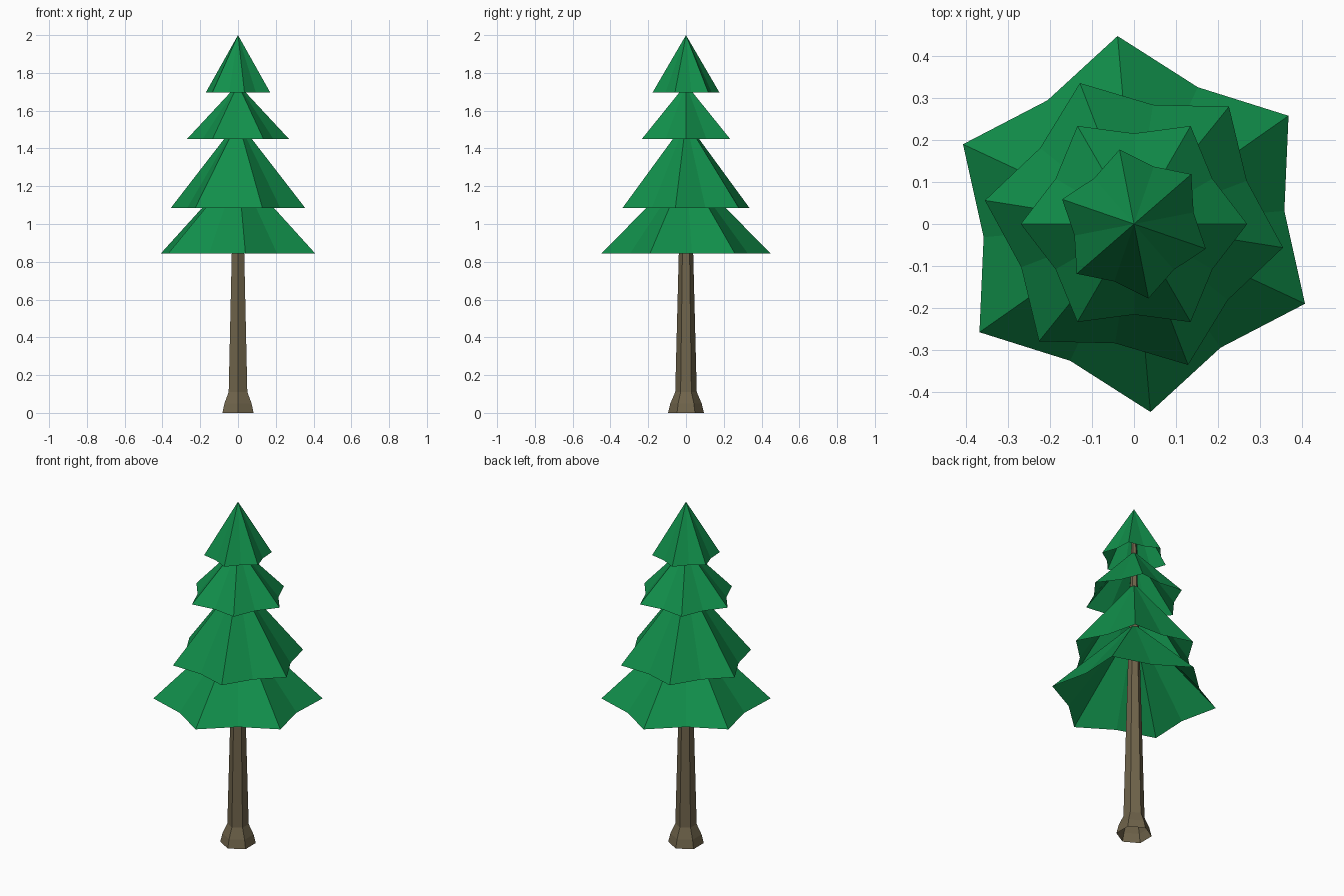
import bpy
from math import cos, sin, radians, pi

if "Cube" in bpy.data.objects:
    bpy.data.objects.remove(bpy.data.objects["Cube"])


def material(name, rgb):
    m = bpy.data.materials.new(name)
    m.diffuse_color = (*rgb, 1)
    m.use_nodes = True
    m.node_tree.nodes["Principled BSDF"].inputs["Base Color"].default_value = m.diffuse_color
    return m


green = material("pine green", (0.0056, 0.275, 0.07))
brown = material("bark brown", (0.16, 0.127, 0.07))


def add_object(name, verts, faces, mat):
    me = bpy.data.meshes.new(name)
    me.from_pydata(verts, [], faces)
    me.materials.append(mat)
    ob = bpy.data.objects.new(name, me)
    bpy.context.collection.objects.link(ob)
    return ob


# Trunk: open hexagonal tube with a flared foot, points towards +y and -y
profile = [(0.095, 0), (0.083, 0.05), (0.057, 0.11), (0.038, 0.85), (0.011, 1.9)]
n = 6
verts = [(r * cos(pi / 2 + i * 2 * pi / n), r * sin(pi / 2 + i * 2 * pi / n), z)
         for r, z in profile for i in range(n)]
faces = [(k * n + i, k * n + (i + 1) % n, (k + 1) * n + (i + 1) % n, (k + 1) * n + i)
         for k in range(len(profile) - 1) for i in range(n)]
add_object("trunk", verts, faces, brown)


# Foliage: hollow six-pointed star cones, open underneath
def star_cone(name, radius, z_rim, z_apex, turn):
    pts = []
    for i in range(12):
        r = radius * (1 if i % 2 == 0 else 0.8)
        a = radians(turn + i * 30)
        pts.append((r * cos(a), r * sin(a), z_rim))
    pts.append((0, 0, z_apex))
    add_object(name, pts, [(i, (i + 1) % 12, 12) for i in range(12)], green)


star_cone("foliage_bottom", 0.45, 0.845, 1.295, 35)
star_cone("foliage_lower", 0.36, 1.085, 1.545, 51)
star_cone("foliage_upper", 0.27, 1.45, 1.74, 0)
star_cone("foliage_top", 0.181, 1.695, 2.0, 41)
